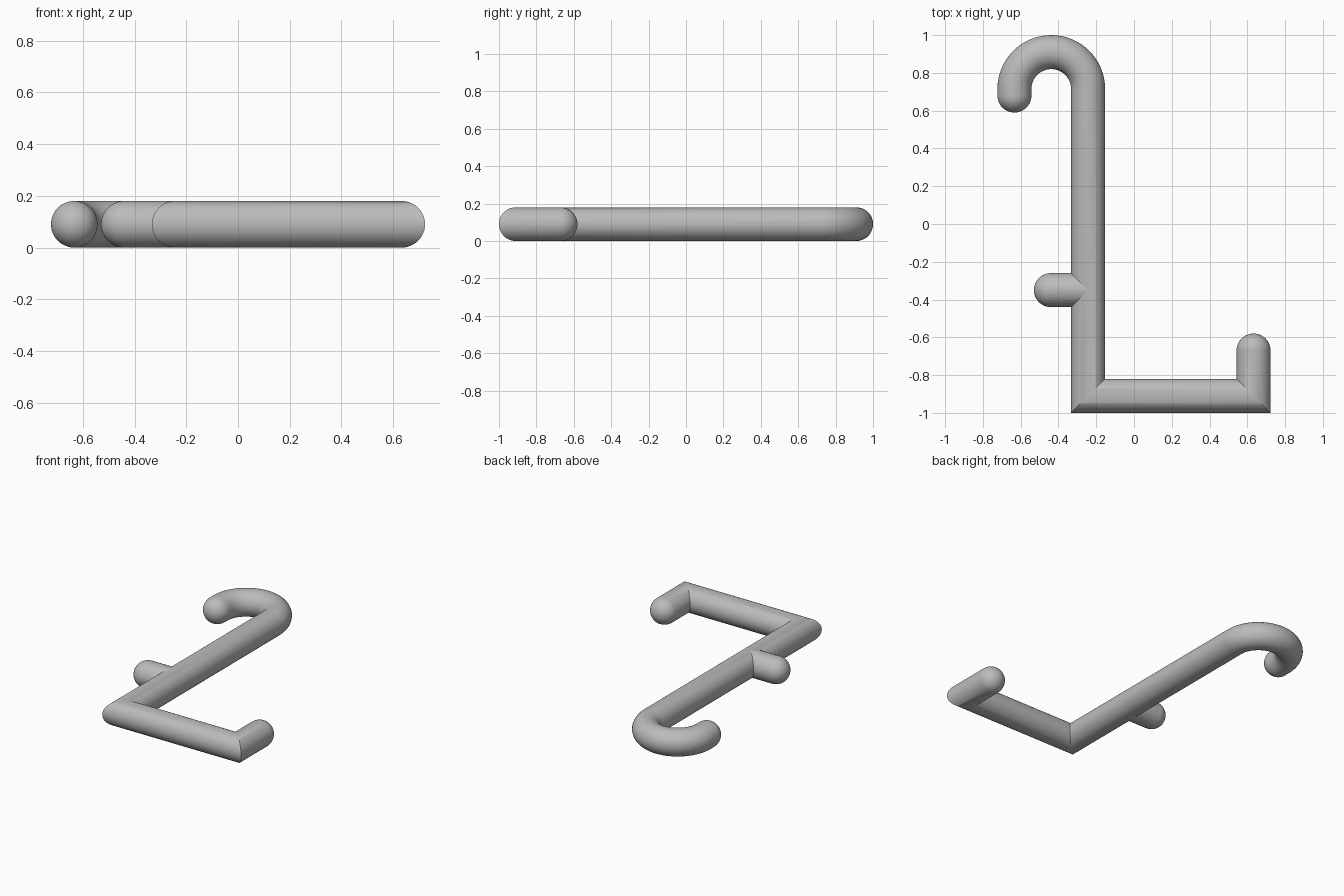
import bpy, bmesh
from math import sin, cos, pi
from mathutils import Vector

cube = bpy.data.objects.get("Cube")
if cube:
    bpy.data.objects.remove(cube, do_unlink=True)

R = 0.09        # tube radius
SIDES = 48
DOME = 12       # steps in a rounded end

grey = bpy.data.materials.new("plain_grey")
grey.use_nodes = True
colour = (0.5, 0.5, 0.5, 1)
grey.diffuse_color = colour
grey.node_tree.nodes["Principled BSDF"].inputs["Base Color"].default_value = colour


def tube(name, path, round_start, round_end):
    """Sweep a round tube along a flat path with mitred corners and domed ends."""
    pts = [Vector((x, y, R)) for x, y in path]
    dirs = [(b - a).normalized() for a, b in zip(pts, pts[1:])]
    stations = []   # centre, sideways vector, radius factor
    for i, p in enumerate(pts):
        d0, d1 = dirs[max(i - 1, 0)], dirs[min(i, len(dirs) - 1)]
        n0, n1 = Vector((-d0.y, d0.x, 0)), Vector((-d1.y, d1.x, 0))
        mid = (n0 + n1).normalized()
        stations.append((p, mid / mid.dot(n0), 1))

    # hemispherical ends
    def dome(station, direction):
        p, side, _ = station
        angles = [k * pi / 2 / DOME for k in range(1, DOME)]
        return [(p + direction * R * sin(a), side, cos(a)) for a in angles]

    first, last = stations[0], stations[-1]
    if round_start:
        stations = dome(first, -dirs[0])[::-1] + stations
    if round_end:
        stations += dome(last, dirs[-1])

    bm = bmesh.new()
    rings = []
    for p, side, f in stations:
        ring = []
        for k in range(SIDES):
            a = 2 * pi * k / SIDES
            ring.append(bm.verts.new(p + (side * cos(a) + Vector((0, 0, sin(a)))) * R * f))
        rings.append(ring)
    for r0, r1 in zip(rings, rings[1:]):
        for k in range(SIDES):
            j = (k + 1) % SIDES
            bm.faces.new((r0[k], r0[j], r1[j], r1[k]))

    # close both ends, with a pole on the rounded ones
    for ring, rounded, tip in ((rings[0], round_start, pts[0] - dirs[0] * R),
                               (rings[-1], round_end, pts[-1] + dirs[-1] * R)):
        if rounded:
            pole = bm.verts.new(tip)
            for k in range(SIDES):
                bm.faces.new((ring[k], ring[(k + 1) % SIDES], pole))
        else:
            bm.faces.new(ring)
    bmesh.ops.recalc_face_normals(bm, faces=bm.faces)

    mesh = bpy.data.meshes.new(name)
    bm.to_mesh(mesh)
    bm.free()
    mesh.materials.append(grey)
    obj = bpy.data.objects.new(name, mesh)
    bpy.context.collection.objects.link(obj)
    bpy.ops.object.select_all(action="DESELECT")
    obj.select_set(True)
    bpy.context.view_layer.objects.active = obj
    bpy.ops.object.shade_smooth_by_angle()
    return obj


# hook, long shaft, foot and upturned toe as one bent rod
BEND, CX, CY = 0.195, -0.438, 0.715
STEPS = 32
hook = [(CX - BEND * cos(pi * k / STEPS), CY + BEND * sin(pi * k / STEPS))
        for k in range(STEPS + 1)]
shaft_x = CX + BEND
rod = [(CX - BEND, 0.68)] + hook + [(shaft_x, -0.91), (0.633, -0.91), (0.633, -0.67)]
tube("bent_rod", rod, True, True)

# short side peg
tube("side_peg", [(shaft_x, -0.35), (-0.44, -0.35)], False, True)
